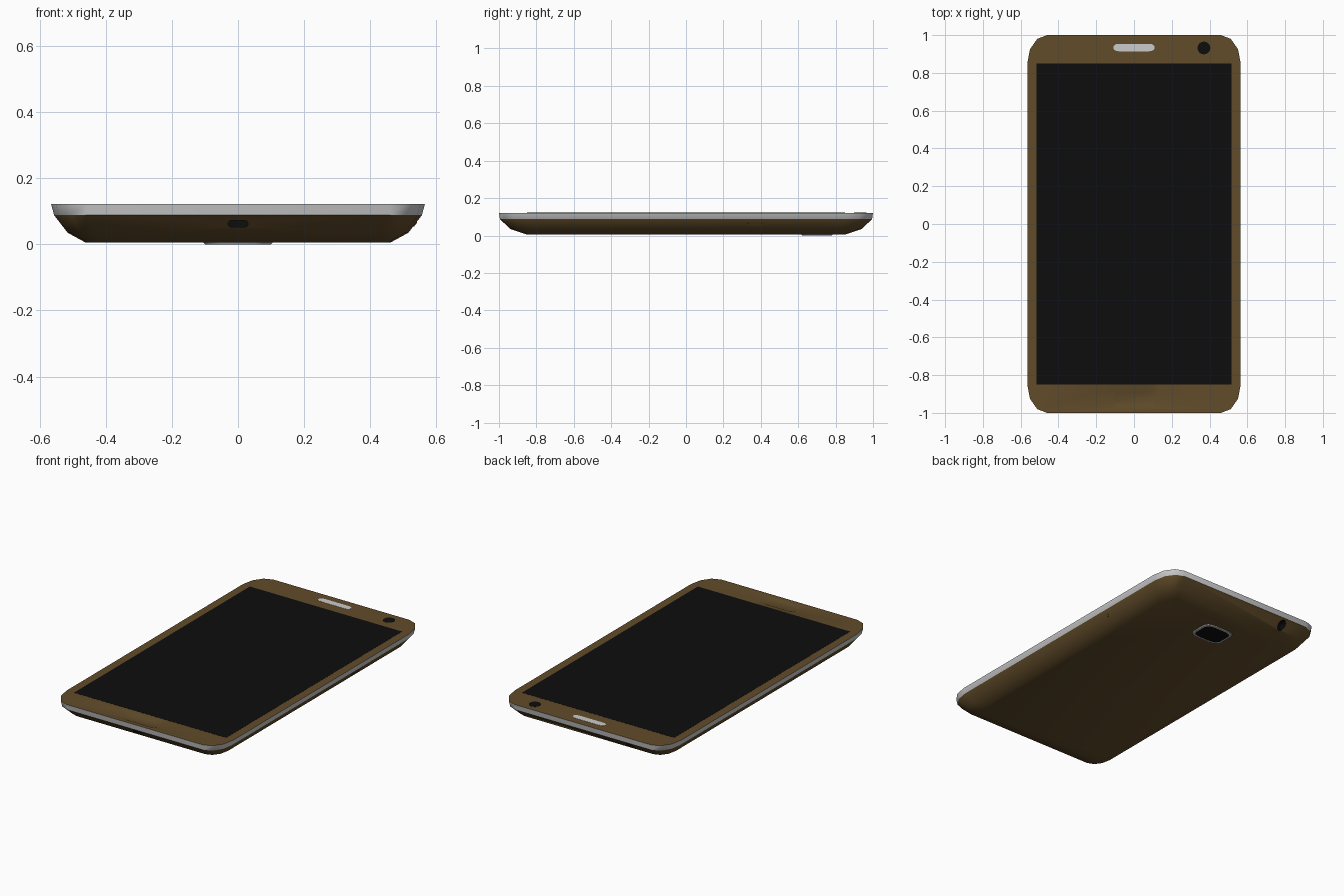
import bpy, bmesh, math
from mathutils import Matrix, Vector

if "Cube" in bpy.data.objects:
    bpy.data.objects.remove(bpy.data.objects["Cube"])


def material(name, rgb):
    m = bpy.data.materials.new(name)
    m.diffuse_color = (*rgb, 1)
    m.use_nodes = True
    m.node_tree.nodes["Principled BSDF"].inputs["Base Color"].default_value = m.diffuse_color
    return m


BROWN = material("bronze", (0.12, 0.072, 0.023))
SILVER = material("silver", (0.68, 0.68, 0.7))
BLACK = material("black", (0.004, 0.004, 0.004))


def ring(hx, hy, rx, ry, z, seg=3):
    """Rounded rectangle outline with elliptical corners."""
    pts = []
    for q, (sx, sy) in enumerate([(1, 1), (-1, 1), (-1, -1), (1, -1)]):
        for i in range(seg + 1):
            a = math.pi / 2 * (q + i / seg)
            pts.append(Vector((sx * (hx - rx) + rx * math.cos(a),
                               sy * (hy - ry) + ry * math.sin(a), z)))
    return pts


def loft(name, rings, mats, matrix=Matrix(), caps=True, band_slots=None, cap_slot=0):
    """Skin a stack of outlines; band_slots gives the material of each strip."""
    bm = bmesh.new()
    loops = [[bm.verts.new(matrix @ p) for p in r] for r in rings]
    n = len(loops[0])
    for k in range(len(loops) - 1):
        for i in range(n):
            j = (i + 1) % n
            f = bm.faces.new((loops[k][i], loops[k][j], loops[k + 1][j], loops[k + 1][i]))
            f.material_index = band_slots[k] if band_slots else 0
    if caps:
        for lp in (loops[0], loops[-1]):
            bm.faces.new(lp).material_index = cap_slot
    bmesh.ops.recalc_face_normals(bm, faces=bm.faces)
    me = bpy.data.meshes.new(name)
    bm.to_mesh(me)
    bm.free()
    for m in mats:
        me.materials.append(m)
    ob = bpy.data.objects.new(name, me)
    bpy.context.collection.objects.link(ob)
    return ob


def cut(target, cutter):
    cutter.hide_render = True
    mod = target.modifiers.new("cut", 'BOOLEAN')
    mod.operation = 'DIFFERENCE'
    mod.solver = 'EXACT'
    mod.material_mode = 'TRANSFER'
    mod.object = cutter
    bpy.context.view_layer.objects.active = target
    bpy.ops.object.modifier_apply(modifier=mod.name)
    bpy.data.objects.remove(cutter)


def place(x, y, z, rot=Matrix()):
    return Matrix.Translation((x, y, z)) @ rot.to_4x4()


# phone body: bronze back, silver side band, bronze face
body = loft("body", [
    ring(0.46, 0.85, 0.05, 0.07, 0.005),
    ring(0.515, 0.94, 0.08, 0.11, 0.035),
    ring(0.556, 0.995, 0.10, 0.145, 0.088),
    ring(0.565, 1.0, 0.105, 0.15, 0.1215),
], [BROWN, SILVER], band_slots=[0, 0, 1])

# dished home button
cut(body, loft("home_cutter", [
    ring(0.105, 0.035, 0.03, 0.02, 0.115, 2),
    ring(0.12, 0.05, 0.035, 0.025, 0.1215, 2),
    ring(0.12, 0.05, 0.035, 0.025, 0.14, 2),
], [BROWN], place(0, -0.925, 0)))

# charging port at the bottom end, headphone jack at the top end
to_y = Matrix.Rotation(math.pi / 2, 3, 'X')
cut(body, loft("port_cutter", [ring(0.03, 0.01, 0.01, 0.008, z, 2) for z in (-0.05, 0.1)],
               [BLACK], place(0, -0.98, 0.062, to_y)))
cut(body, loft("jack_cutter", [ring(0.024, 0.024, 0.024, 0.024, z) for z in (-0.1, 0.05)],
               [BLACK], place(-0.3, 0.97, 0.058, to_y)))

# screen
loft("screen", [ring(0.515, 0.85, 0.001, 0.001, z, 1) for z in (0.121, 0.122)], [BLACK])

# earpiece grille and front camera
loft("earpiece", [ring(0.108, 0.02, 0.03, 0.014, z) for z in (0.121, 0.1225)],
     [SILVER], place(0, 0.934, 0))
loft("front_camera", [ring(0.034, 0.034, 0.034, 0.034, z, 4) for z in (0.121, 0.1222)],
     [BLACK], place(0.37, 0.932, 0))

# rear camera: silver rim around dark glass
cam = place(0, 0.70, 0)
loft("rear_camera_rim", [
    ring(0.105, 0.083, 0.05, 0.035, 0.006, 2),
    ring(0.10, 0.08, 0.05, 0.035, 0.0, 2),
    ring(0.09, 0.07, 0.045, 0.03, 0.0, 2),
    ring(0.088, 0.068, 0.045, 0.03, 0.004, 2),
], [SILVER], cam, caps=False)
loft("rear_camera_glass", [ring(0.089, 0.069, 0.045, 0.03, z, 2) for z in (0.002, 0.0045)],
     [BLACK], cam)

# power button on the right side, following the sloped wall
tilt = Matrix.Rotation(math.radians(128), 3, 'Y')
loft("power_button", [ring(0.008, 0.04, 0.006, 0.012, z, 2) for z in (-0.004, 0.003)],
     [BROWN], place(0.535, 0.37, 0.062, tilt))

# smooth shading with crisp edges
for ob in bpy.context.scene.objects:
    ob.select_set(True)
bpy.context.view_layer.objects.active = body
bpy.ops.object.shade_smooth_by_angle(angle=math.radians(35))
